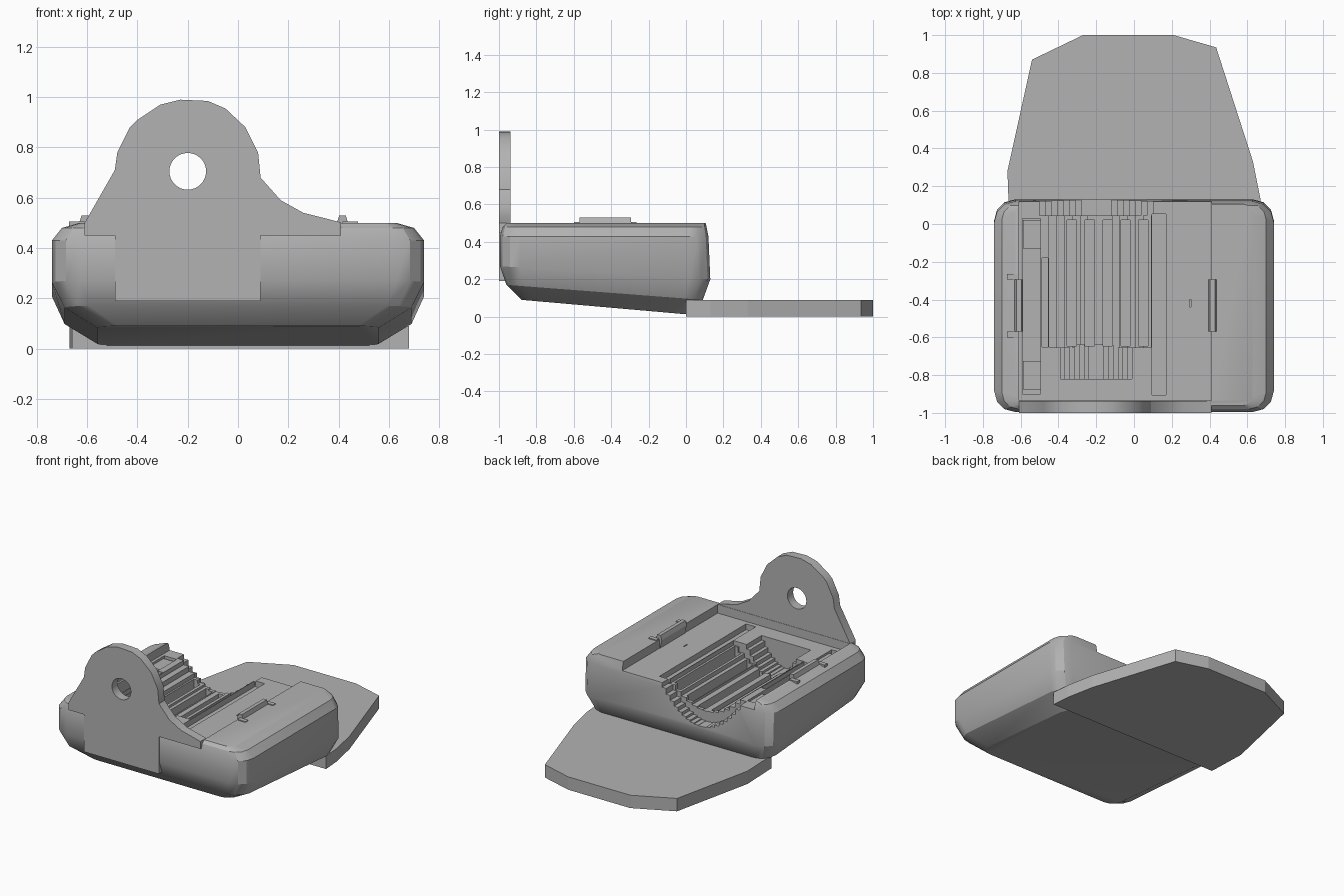
import bpy, bmesh, math
from mathutils import Vector

if "Cube" in bpy.data.objects:
    bpy.data.objects.remove(bpy.data.objects["Cube"])

grey = bpy.data.materials.new("plain grey")
grey.use_nodes = True
grey.diffuse_color = (0.45, 0.45, 0.45, 1)
grey.node_tree.nodes["Principled BSDF"].inputs["Base Color"].default_value = (0.45, 0.45, 0.45, 1)


def make(name, bm):
    bmesh.ops.recalc_face_normals(bm, faces=bm.faces[:])
    mesh = bpy.data.meshes.new(name)
    bm.to_mesh(mesh)
    bm.free()
    ob = bpy.data.objects.new(name, mesh)
    mesh.materials.append(grey)
    bpy.context.collection.objects.link(ob)
    return ob


def prism(name, outline, low, high, axis="z"):
    """Extrude a 2D outline along z (outline in xy) or along y (outline in xz)."""
    bm = bmesh.new()
    place = (lambda a, b, h: (a, b, h)) if axis == "z" else (lambda a, b, h: (a, h, b))
    rings = [[bm.verts.new(place(a, b, h)) for a, b in outline] for h in (low, high)]
    for ring in rings:
        bm.faces.new(ring)
    for i in range(len(outline)):
        j = (i + 1) % len(outline)
        bm.faces.new((rings[0][i], rings[0][j], rings[1][j], rings[1][i]))
    return make(name, bm)


def box(name, x0, x1, y0, y1, z0, z1):
    return prism(name, [(x0, y0), (x1, y0), (x1, y1), (x0, y1)], z0, z1)


def cut(target, cutter):
    mod = target.modifiers.new("cut", "BOOLEAN")
    mod.operation, mod.solver, mod.object = "DIFFERENCE", "EXACT", cutter
    bpy.context.view_layer.objects.active = target
    bpy.ops.object.modifier_apply(modifier=mod.name)
    bpy.data.objects.remove(cutter)


def smooth(ob, angle):
    bpy.ops.object.select_all(action="DESELECT")
    ob.select_set(True)
    bpy.context.view_layer.objects.active = ob
    bpy.ops.object.shade_smooth_by_angle(angle=math.radians(angle))


# Body: stacked rings with rounded plan corners and a sloping underside
def body_ring(bm, hx, y0, y1, z_front, z_back, r):
    pts = []
    for sx, y, sy in ((1, y0, -1), (1, y1, 1), (-1, y1, 1), (-1, y0, -1)):
        arc = []
        for k in range(4):
            t = k * math.pi / 6
            arc.append((sx * (hx - r + r * math.cos(t)), y - sy * r * (1 - math.sin(t))))
        pts += arc if sx * sy > 0 else arc[::-1]
    return [bm.verts.new((x, y, z_front + (z_back - z_front) * (y - y0) / (y1 - y0))) for x, y in pts]


bm = bmesh.new()
rings = [body_ring(bm, *row) for row in (
    (0.56, -0.88, 0.01, 0.09, 0.012, 0.08),
    (0.69, -0.96, 0.09, 0.17, 0.09, 0.10),
    (0.74, -0.995, 0.13, 0.27, 0.20, 0.11),
    (0.74, -0.995, 0.12, 0.43, 0.43, 0.11),
    (0.70, -0.98, 0.11, 0.48, 0.48, 0.09),
    (0.63, -0.96, 0.105, 0.50, 0.50, 0.05))]
bm.faces.new(rings[0])
bm.faces.new(rings[-1])
for a, b in zip(rings, rings[1:]):
    for i in range(len(a)):
        j = (i + 1) % len(a)
        bm.faces.new((a[i], a[j], b[j], b[i]))
body = make("body", bm)

# Tray recess, open at the back
cut(body, box("tray_cutter", -0.61, 0.41, -0.935, 0.3, 0.44, 0.7))


# Stepped cradle hollows
def cradle(x0, x1, y0, y1, low, steps):
    mid, half = (x0 + x1) / 2, (x1 - x0) / 2
    step = (x1 - x0) / steps
    line = [(x0, 0.6)]
    for k in range(steps):
        u = (x0 + step * (k + 0.5) - mid) / half
        z = low + (0.43 - low) * u * u
        line += [(x0 + step * k, z), (x0 + step * (k + 1), z)]
    line.append((x1, 0.6))
    return prism("cradle_cutter", line, y0, y1, "y")


cut(body, cradle(-0.45, 0.09, -0.655, 0.05, 0.29, 13))
cut(body, cradle(-0.39, -0.01, -0.82, -0.64, 0.26, 15))
cut(body, cradle(-0.50, 0.10, 0.045, 0.3, 0.22, 19))

# Lengthwise slots between the slats
for k in range(5):
    x = -0.355 + 0.095 * k
    cut(body, box("slot_cutter", x, x + 0.05, -0.645, 0.02, 0.20, 0.6))

# Side grooves in the tray floor
cut(body, box("groove_cutter", 0.095, 0.17, -0.905, 0.052, 0.40, 0.6))
cut(body, box("groove_cutter", -0.59, -0.495, -0.90, 0.03, 0.36, 0.6))
cut(body, box("groove_cutter", -0.488, -0.455, -0.65, -0.18, 0.38, 0.6))
cut(body, box("notch_cutter", 0.295, 0.302, -0.44, -0.40, 0.42, 0.6))
smooth(body, 28)
for y in (-0.80, -0.055):
    box("groove_block", -0.588, -0.47, y - 0.075, y + 0.075, 0.34, 0.425)

# Retaining clips on both tray edges, each with a small hooked profile
for name, x in (("left_clip", 0.415), ("right_clip", -0.61)):
    prism(name, [(x - 0.022, 0.50), (x - 0.012, 0.53), (x + 0.014, 0.53), (x + 0.022, 0.50),
                 (x + 0.006, 0.44), (x - 0.008, 0.44)], -0.57, -0.295, "y")
    outer = x + (0.062 if x > 0 else -0.062)
    for y in (-0.585, -0.28):
        box(name + "_end", min(x, outer), max(x, outer), y - 0.015, y + 0.015, 0.46, 0.506)

# Upright hanging lug with a round hole
lug = prism("hanging_lug", [
    (-0.49, 0.19), (0.09, 0.19), (0.09, 0.45), (0.41, 0.45), (0.41, 0.502), (0.26, 0.54),
    (0.17, 0.59), (0.09, 0.68), (0.08, 0.78), (0.03, 0.88), (-0.05, 0.955), (-0.12, 0.985),
    (-0.23, 0.99), (-0.31, 0.97), (-0.40, 0.91), (-0.43, 0.88), (-0.48, 0.78), (-0.49, 0.71),
    (-0.61, 0.50), (-0.61, 0.45), (-0.49, 0.45)], -1.0, -0.937, "y")
hole = [(-0.2 + 0.073 * math.cos(t * math.pi / 16), 0.705 + 0.073 * math.sin(t * math.pi / 16))
        for t in range(32)]
cut(lug, prism("hole_cutter", hole, -1.2, -0.8, "y"))
smooth(lug, 25)

# Flat tongue at the back
prism("back_tongue", [
    (-0.66, 0.0), (0.68, 0.0), (0.67, 0.13), (0.63, 0.33), (0.435, 0.935), (0.21, 1.0),
    (-0.27, 1.0), (-0.54, 0.87), (-0.67, 0.28)], 0.0, 0.09)
